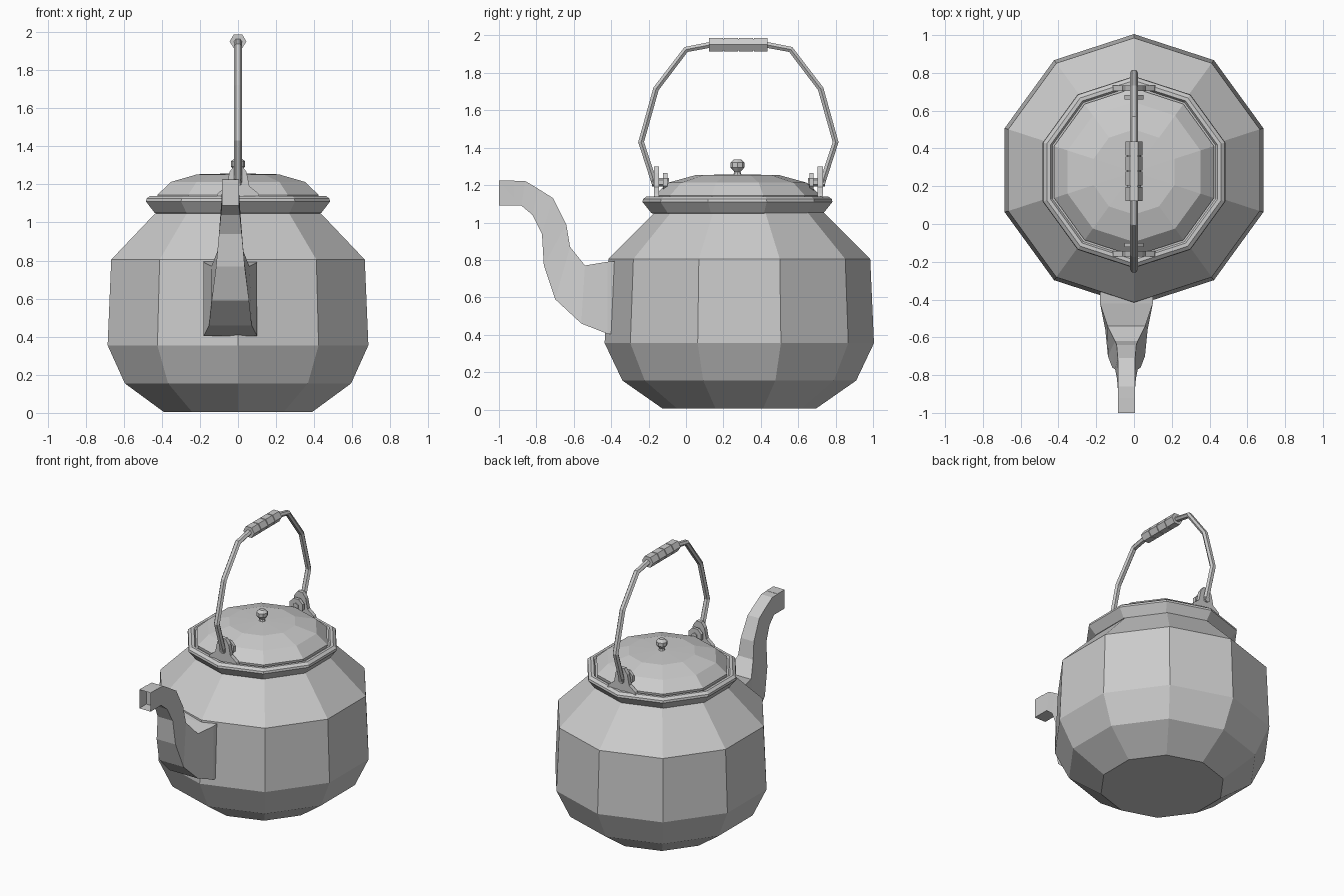
import bpy, bmesh, math
from mathutils import Matrix, Vector

if "Cube" in bpy.data.objects:
    bpy.data.objects.remove(bpy.data.objects["Cube"])

CY = 0.285   # depth of the kettle's axis

metal = bpy.data.materials.new("grey metal")
metal.use_nodes = True
grey = (0.6, 0.6, 0.6, 1)
metal.diffuse_color = grey
metal.node_tree.nodes["Principled BSDF"].inputs["Base Color"].default_value = grey


def finish(name, bm):
    bmesh.ops.recalc_face_normals(bm, faces=bm.faces)
    mesh = bpy.data.meshes.new(name)
    bm.to_mesh(mesh)
    bm.free()
    mesh.materials.append(metal)
    ob = bpy.data.objects.new(name, mesh)
    bpy.context.collection.objects.link(ob)
    return ob


def skin(bm, rings, cap_start=True, cap_end=True):
    """Bridge equal rings of points into a faceted skin."""
    loops = [[bm.verts.new(p) for p in ring] for ring in rings]
    n = len(loops[0])
    for a, b in zip(loops, loops[1:]):
        for i in range(n):
            j = (i + 1) % n
            bm.faces.new((a[i], a[j], b[j], b[i]))
    caps = []
    if cap_start:
        caps.append(bm.faces.new(loops[0]))
    if cap_end:
        caps.append(bm.faces.new(loops[-1]))
    return caps


def lathe(name, profile, cy=CY, sides=10):
    """Turn a (radius, height) profile with a corner facing the front."""
    bm = bmesh.new()
    rings = []
    for r, z in profile:
        angles = [math.tau * i / sides for i in range(sides)]
        rings.append([(r * math.sin(a), cy - r * math.cos(a), z) for a in angles])
    skin(bm, rings)
    return finish(name, bm)


def tube(name, path, rx, rn, sides=6):
    """Sweep a polygon along a (y, z) path in the middle plane."""
    pts = [Vector((0, y, z)) for y, z in path]
    rings = []
    for i, p in enumerate(pts):
        before = (p - pts[i - 1]).normalized() if i else Vector()
        after = (pts[i + 1] - p).normalized() if i < len(pts) - 1 else Vector()
        t = (before + after).normalized()
        side = Vector((0, -t.z, t.y))
        angles = [math.tau * k / sides for k in range(sides)]
        rings.append([p + Vector((rx * math.cos(a), 0, 0)) + side * rn * math.sin(a)
                      for a in angles])
    bm = bmesh.new()
    skin(bm, rings)
    return finish(name, bm)


def prism(name, outline, y0, y1):
    """Plate with an (x, z) outline between two depths."""
    bm = bmesh.new()
    skin(bm, [[(x, y, z) for x, z in outline] for y in (y0, y1)])
    return finish(name, bm)


def ngon(r, z, sides):
    return [(r * math.cos(math.tau * (i + 0.5) / sides),
             z + r * math.sin(math.tau * (i + 0.5) / sides)) for i in range(sides)]


# Body, rim and lid
lathe("body", [(0.41, 0.005), (0.625, 0.155), (0.72, 0.355), (0.70, 0.805), (0.45, 1.055)])
lathe("rim", [(0.44, 1.045), (0.46, 1.05), (0.508, 1.11), (0.505, 1.125), (0.485, 1.14),
              (0.465, 1.14), (0.455, 1.125), (0.44, 1.125)], 0.275)
lid = lathe("lid", [(0.44, 1.11), (0.445, 1.145), (0.37, 1.213), (0.225, 1.253), (0.01, 1.258)], 0.275)
lathe("lid_knob", [(0.025, 1.25), (0.016, 1.27), (0.038, 1.295), (0.038, 1.32), (0.018, 1.338)],
      0.275, 8)

# Spout: lower point, upper point, lower and upper half width
sections = [
    ((-0.36, 0.405), (-0.36, 0.795), 0.14, 0.14),
    ((-0.42, 0.405), (-0.42, 0.79), 0.14, 0.14),
    ((-0.56, 0.46), (-0.54, 0.77), 0.112, 0.10),
    ((-0.70, 0.59), (-0.62, 0.87), 0.098, 0.06),
    ((-0.76, 0.77), (-0.64, 0.99), 0.075, 0.052),
    ((-0.77, 0.94), (-0.71, 1.13), 0.06, 0.046),
    ((-0.82, 1.04), (-0.79, 1.18), 0.05, 0.044),
    ((-0.88, 1.09), (-0.86, 1.222), 0.045, 0.044),
    ((-1.0, 1.09), (-1.0, 1.225), 0.045, 0.045),
]
SX = -0.04
bm = bmesh.new()
mouth = skin(bm, [[(SX - wl, *low), (SX + wl, *low), (SX + wu, *up), (SX - wu, *up)]
                  for low, up, wl, wu in sections])[1]
bmesh.ops.inset_region(bm, faces=[mouth], thickness=0.014)
hole = bmesh.ops.extrude_discrete_faces(bm, faces=[mouth])["faces"][0]
bmesh.ops.translate(bm, verts=hole.verts, vec=(0, 0.08, 0))
finish("spout", bm)

# Bail handle, mirrored about its middle
half = [(-0.165, 1.2), (-0.24, 1.43), (-0.16, 1.715), (0, 1.925), (0.13, 1.95)]
MID = 0.28
tube("handle", half + [(2 * MID - y, z) for y, z in reversed(half)], 0.022, 0.018)

# Grip made of four beads with fine grooves
grip = []
for i in range(4):
    a = MID - 0.16 + 0.08 * i
    tube("grip_bead_%d" % (i + 1), [(a + 0.003, 1.951), (a + 0.077, 1.951)], 0.044, 0.042)
tube("grip_core", [(MID - 0.155, 1.951), (MID + 0.155, 1.951)], 0.038, 0.036)

# Brackets, front and back
plate = [(-0.115, 1.13), (0.115, 1.13), (0.105, 1.155), (0.06, 1.19), (0.045, 1.265),
         (0.02, 1.3), (-0.02, 1.3), (-0.045, 1.265), (-0.06, 1.19), (-0.105, 1.155)]
for label, s in (("front", -1), ("back", 1)):
    prism(label + "_bracket", plate, MID + s * 0.424, MID + s * 0.452)
    prism(label + "_washer", ngon(0.055, 1.215, 8), MID + s * 0.38, MID + s * 0.402)
    prism(label + "_pin", ngon(0.022, 1.215, 6), MID + s * 0.372, MID + s * 0.462)
